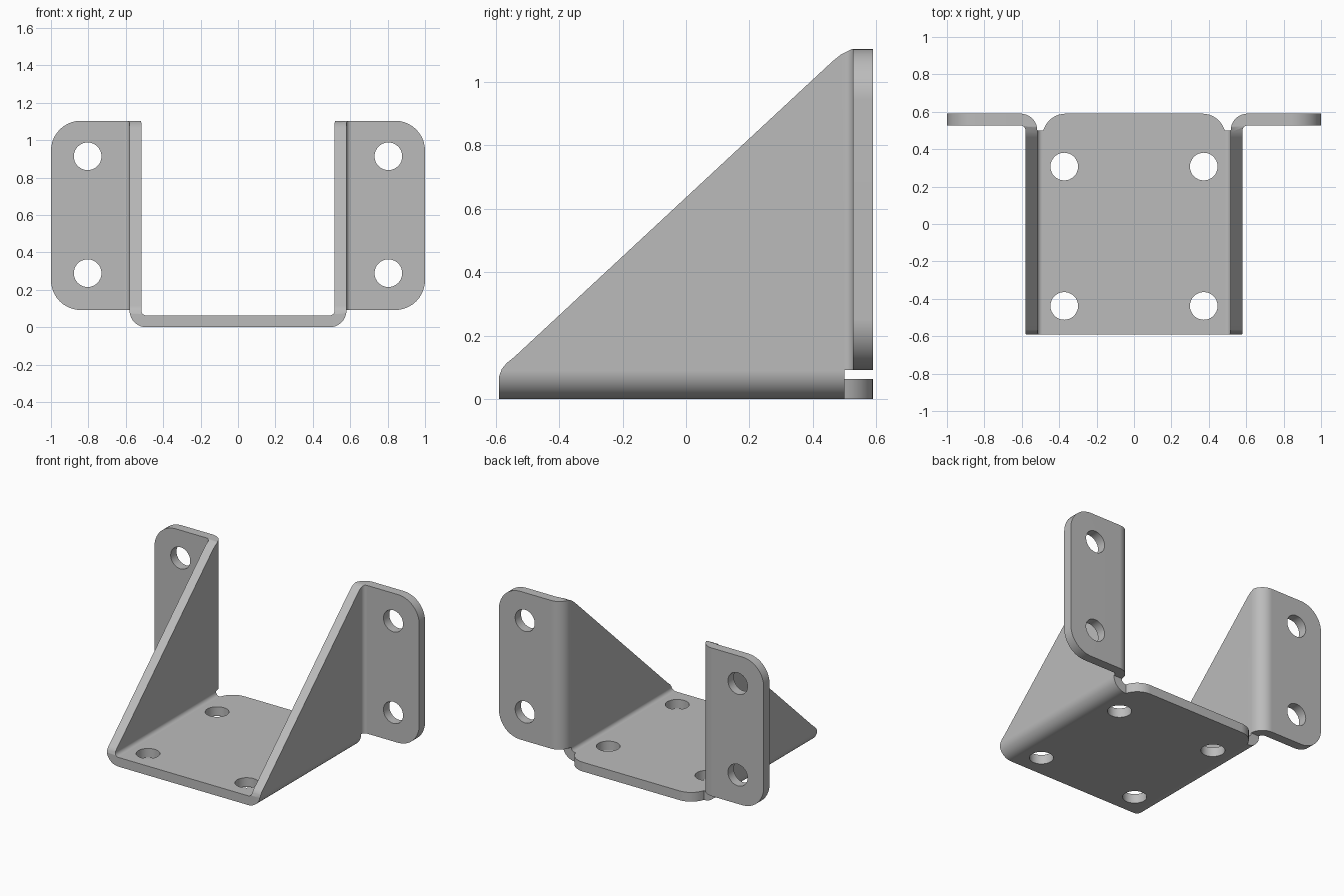
import bpy, bmesh, math
from mathutils import Vector

cube = bpy.data.objects.get("Cube")
if cube:
    bpy.data.objects.remove(cube, do_unlink=True)

THICK, BEND = 0.063, 0.09          # sheet thickness, outer bend radius
INNER = BEND - THICK
HALF, TOP, BACK = 0.58, 1.104, 0.59
FLANGE_LOW, HOLE = 0.092, 0.074

steel = bpy.data.materials.new("grey steel")
steel.use_nodes = True
steel.diffuse_color = (0.5, 0.5, 0.5, 1)
steel.node_tree.nodes["Principled BSDF"].inputs["Base Color"].default_value = (0.5, 0.5, 0.5, 1)


def fillet(corners, steps=10):
    """Outline from (u, v, radius) corners; a radius rounds its corner."""
    out = []
    for i, (u, v, r) in enumerate(corners):
        p = Vector((u, v))
        if not r:
            out.append(p)
            continue
        a = (Vector(corners[i - 1][:2]) - p).normalized()
        b = (Vector(corners[(i + 1) % len(corners)][:2]) - p).normalized()
        centre = p + (a + b) * r       # all rounded corners are square
        for k in range(steps + 1):
            t = math.pi / 2 * k / steps
            out.append(centre - b * r * math.cos(t) - a * r * math.sin(t))
    return out


def prism(name, outline, axis, lo, hi):
    """Extrude a 2D outline along an axis."""
    place = {"x": lambda u, v, w: (w, u, v),
             "y": lambda u, v, w: (u, w, v),
             "z": lambda u, v, w: (u, v, w)}[axis]
    bm = bmesh.new()
    rings = [[bm.verts.new(place(u, v, w)) for u, v in outline] for w in (lo, hi)]
    n = len(outline)
    for ring in rings:
        bm.faces.new(ring)
    for i in range(n):
        j = (i + 1) % n
        bm.faces.new((rings[0][i], rings[0][j], rings[1][j], rings[1][i]))
    bmesh.ops.recalc_face_normals(bm, faces=bm.faces)
    mesh = bpy.data.meshes.new(name)
    bm.to_mesh(mesh)
    bm.free()
    mesh.materials.append(steel)
    obj = bpy.data.objects.new(name, mesh)
    bpy.context.collection.objects.link(obj)
    return obj


def select(obj):
    bpy.ops.object.select_all(action="DESELECT")
    obj.select_set(True)
    bpy.context.view_layer.objects.active = obj


def combine(obj, other, operation):
    """Apply a boolean and remove the second object."""
    select(obj)
    mod = obj.modifiers.new("Boolean", "BOOLEAN")
    mod.operation, mod.solver, mod.object = operation, "EXACT", other
    bpy.ops.object.modifier_apply(modifier=mod.name)
    bpy.data.objects.remove(other, do_unlink=True)


def drill(obj, u, v, axis, lo, hi):
    circle = [(u + HOLE * math.cos(math.tau * k / 32),
               v + HOLE * math.sin(math.tau * k / 32)) for k in range(32)]
    combine(obj, prism("hole", circle, axis, lo, hi), "DIFFERENCE")


# U-shaped channel: floor and both side walls
wall_in = HALF - THICK
channel = fillet([(-HALF, TOP, 0), (-HALF, 0, BEND), (HALF, 0, BEND), (HALF, TOP, 0),
                  (wall_in, TOP, 0), (wall_in, THICK, INNER),
                  (-wall_in, THICK, INNER), (-wall_in, TOP, 0)])
bracket = prism("bracket", channel, "y", -BACK, 0.5)

# Rounded tab at the back of the floor
edge = HALF - BEND
tab = fillet([(-edge, 0.3, 0), (edge, 0.3, 0), (edge, BACK, 0.125), (-edge, BACK, 0.125)])
combine(bracket, prism("back_tab", tab, "z", 0, THICK), "UNION")

# Mounting flanges bent outwards from the back of each wall
for s in (1, -1):
    bend = fillet([(s * wall_in, 0.45, 0), (s * wall_in, BACK, BEND), (s * 1.1, BACK, 0),
                   (s * 1.1, BACK - THICK, 0), (s * HALF, BACK - THICK, INNER),
                   (s * HALF, 0.45, 0)])
    flange = prism("flange", bend, "z", 0, 1.2)
    panel = fillet([(s * 0.3, FLANGE_LOW, 0), (s, FLANGE_LOW, 0.16),
                    (s, TOP, 0.16), (s * 0.3, TOP, 0)])
    combine(flange, prism("panel", panel, "y", 0.3, 0.8), "INTERSECT")
    combine(bracket, flange, "UNION")

# Sloping front edge of the walls with softened ends
slope = [(-0.7, 0.07), (-0.59, 0.07), (-0.581, 0.095), (-0.565, 0.114), (-0.54, 0.134),
         (0.463, 1.066), (0.488, 1.086), (0.523, TOP), (0.523, 1.3), (-0.7, 1.3)]
combine(bracket, prism("slope", slope, "x", -1.2, 1.2), "DIFFERENCE")

# Bolt holes in floor and flanges
for s in (1, -1):
    for y in (0.307, -0.438):
        drill(bracket, s * 0.373, y, "z", -0.1, 0.2)
    for z in (0.289, 0.914):
        drill(bracket, s * 0.804, z, "y", 0.4, 0.7)

# Smooth bends, crisp sheet edges
select(bracket)
bpy.ops.object.shade_smooth_by_angle(angle=math.radians(30))
normals = bracket.modifiers.new("Weighted Normal", "WEIGHTED_NORMAL")
normals.keep_sharp = True
